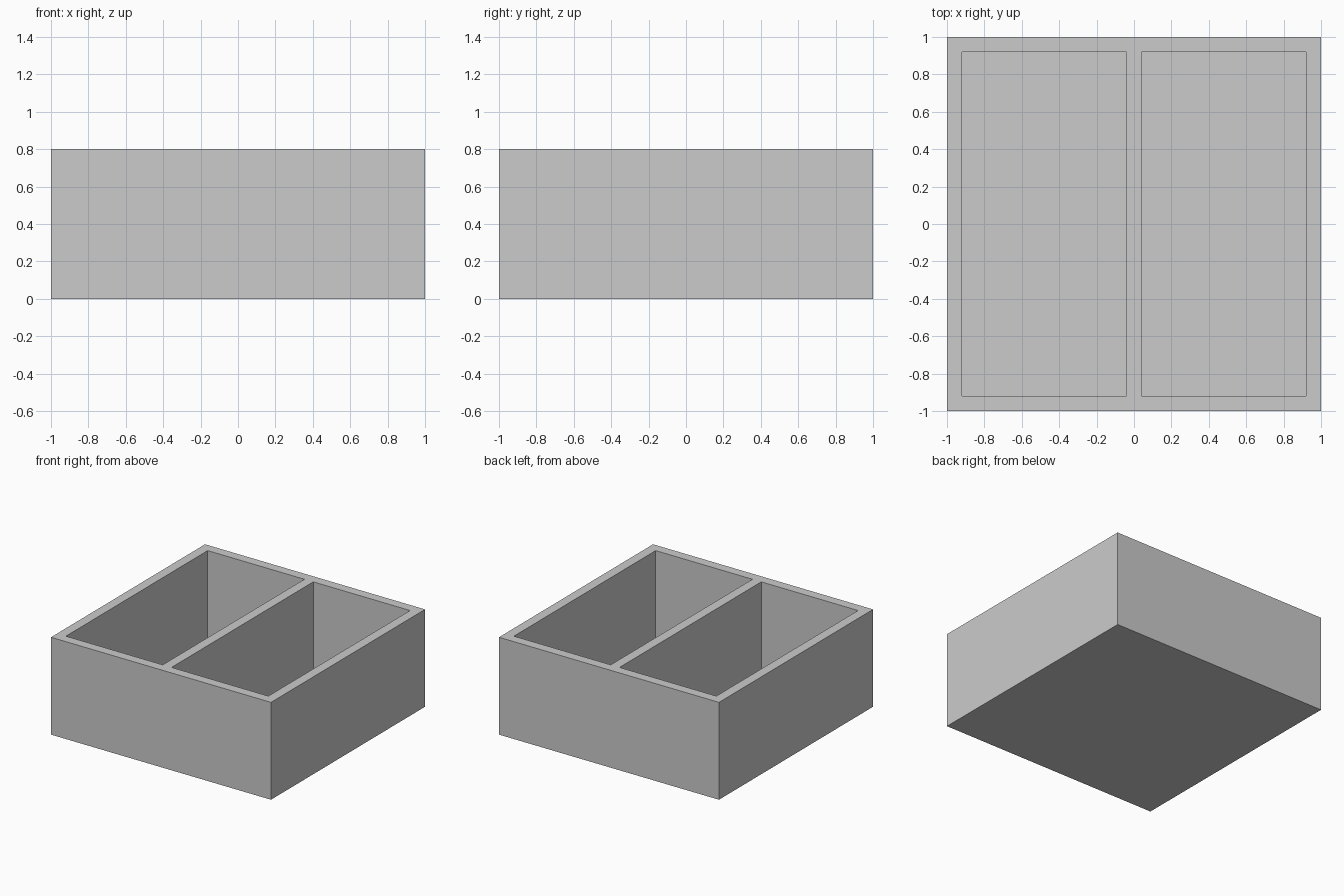
import bpy

if "Cube" in bpy.data.objects:
    bpy.data.objects.remove(bpy.data.objects["Cube"])

SIZE, HEIGHT, WALL = 2.0, 0.8, 0.08


def block(name, x0, x1, y0, y1, z0, z1):
    """Axis-aligned box between two corners."""
    bpy.ops.mesh.primitive_cube_add(size=1)
    obj = bpy.context.object
    obj.name = name
    obj.location = ((x0 + x1) / 2, (y0 + y1) / 2, (z0 + z1) / 2)
    obj.scale = (x1 - x0, y1 - y0, z1 - z0)
    bpy.ops.object.transform_apply(location=True, rotation=False, scale=True)
    return obj


half = SIZE / 2
inner = half - WALL

# Outer body of the divided tray
tray = block("divided_tray", -half, half, -half, half, 0, HEIGHT)

# Two compartments, leaving the rim, the floor and a central divider
pockets = [
    block("left_pocket_cutter", -inner, -WALL / 2, -inner, inner, WALL, HEIGHT + 0.2),
    block("right_pocket_cutter", WALL / 2, inner, -inner, inner, WALL, HEIGHT + 0.2),
]
bpy.context.view_layer.objects.active = tray
for pocket in pockets:
    pocket.hide_render = True
    cut = tray.modifiers.new(pocket.name, 'BOOLEAN')
    cut.operation = 'DIFFERENCE'
    cut.solver = 'EXACT'
    cut.object = pocket
    bpy.ops.object.modifier_apply(modifier=cut.name)
    bpy.data.objects.remove(pocket)
